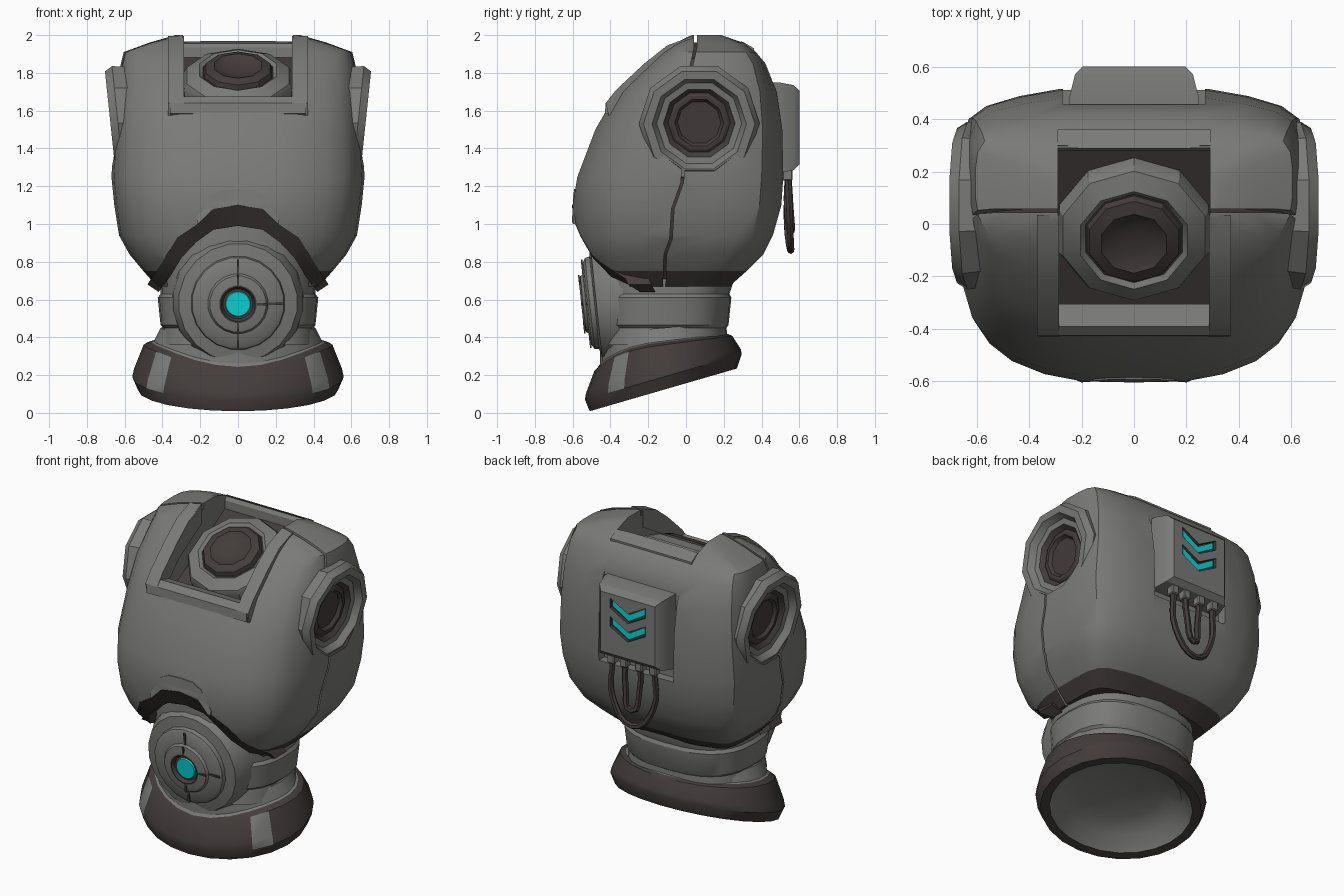
import bpy, bmesh, math
from mathutils import Vector, Matrix

if "Cube" in bpy.data.objects:
    bpy.data.objects.remove(bpy.data.objects["Cube"])

GREY, DARK, TEAL = 0, 1, 2
MATS = []
for label, col in (("shell grey", (.195, .195, .188)), ("dark trim", (.056, .046, .044)),
                   ("teal glow", (.002, .70, .71))):
    m = bpy.data.materials.new(label)
    m.diffuse_color = (*col, 1)
    m.use_nodes = True
    m.node_tree.nodes["Principled BSDF"].inputs["Base Color"].default_value = m.diffuse_color
    MATS.append(m)


def finish(name, bm, matrix=None):
    if matrix:
        bm.transform(matrix)
    bmesh.ops.recalc_face_normals(bm, faces=bm.faces)
    me = bpy.data.meshes.new(name)
    bm.to_mesh(me)
    bm.free()
    for m in MATS:
        me.materials.append(m)
    ob = bpy.data.objects.new(name, me)
    bpy.context.collection.objects.link(ob)
    return ob


def loft(name, rings, mats=GREY, matrix=None):
    """Capped skin through closed rings; mats is one index or one per band plus the two caps."""
    bm = bmesh.new()
    vs = [[bm.verts.new(p) for p in r] for r in rings]
    n = len(vs[0])
    bands = [mats] * (len(vs) + 1) if isinstance(mats, int) else mats
    bm.faces.new(vs[0][::-1]).material_index = bands[0]
    for a, b, m in zip(vs, vs[1:], bands[1:]):
        for i in range(n):
            j = (i + 1) % n
            bm.faces.new((a[i], a[j], b[j], b[i])).material_index = m
    bm.faces.new(vs[-1]).material_index = bands[-1]
    return finish(name, bm, matrix)


def lathe(name, profile, sides, mats=GREY, matrix=None):
    rings = [[(r * math.cos((i + .5) * math.tau / sides), r * math.sin((i + .5) * math.tau / sides), d)
              for i in range(sides)] for r, d in profile]
    return loft(name, rings, mats, matrix)


def prism(name, pts, axis, lo, hi, mat=GREY):
    place = (lambda t, a, b: (t, a, b)) if axis == 'x' else (lambda t, a, b: (a, t, b))
    return loft(name, [[place(t, a, b) for a, b in pts] for t in (lo, hi)], mat)


def box(name, lo, hi, mat=GREY, matrix=None, bevel=0):
    bm = bmesh.new()
    bmesh.ops.create_cube(bm, size=1)
    lo, hi = Vector(lo), Vector(hi)
    for v in bm.verts:
        v.co = [(l + h) / 2 + c * (h - l) for l, h, c in zip(lo, hi, v.co)]
    if bevel:
        bmesh.ops.bevel(bm, geom=bm.edges[:], offset=bevel, segments=1, affect='EDGES')
    for f in bm.faces:
        f.material_index = mat
    return finish(name, bm, matrix)


def cut(target, cutter):
    mod = target.modifiers.new("cut", 'BOOLEAN')
    mod.operation, mod.solver, mod.object = 'DIFFERENCE', 'EXACT', cutter
    bpy.context.view_layer.objects.active = target
    bpy.ops.object.modifier_apply(modifier=mod.name)
    bpy.data.objects.remove(cutter)


# Torso plan outline (half, unit size) and levels: height, front, back, half width
HALF = [(0, -1), (.3, -1), (.52, -.95), (.71, -.86), (.84, -.74), (.92, -.6), (.98, -.35), (1, -.05), (1, .35),
        (.985, .62), (.94, .79), (.84, .88), (.65, .95), (.42, 1), (0, 1)]
PLAN = HALF + [(-x, t) for x, t in HALF[-2:0:-1]]
SHELL = [(.67, -.43, .23, .43), (.75, -.50, .32, .50), (.84, -.555, .41, .575), (.94, -.58, .46, .63),
         (1.10, -.60, .505, .655), (1.25, -.575, .515, .67), (1.5, -.48, .51, .655), (1.7, -.365, .48, .64),
         (1.85, -.205, .42, .62), (1.91, -.135, .37, .605), (1.96, -.07, .31, .47), (2.0, 0, .2, .33)]


def section(z, yf, yb, hw):
    return [(x * hw, (yf + yb) / 2 + t * (yb - yf) / 2, z) for x, t in PLAN]


def front_y(x, z):
    z = min(max(z, SHELL[0][0]), 1.99)
    a, b = next((a, b) for a, b in zip(SHELL, SHELL[1:]) if a[0] <= z <= b[0])
    t = (z - a[0]) / (b[0] - a[0])
    yf, yb, hw = (a[k] + (b[k] - a[k]) * t for k in (1, 2, 3))
    u = min(abs(x) / hw, .92)
    p, q = next((p, q) for p, q in zip(HALF, HALF[1:]) if p[0] <= u <= q[0])
    return (yf + yb) / 2 + (yb - yf) / 2 * (p[1] + (q[1] - p[1]) * (u - p[0]) / (q[0] - p[0]))


shell = loft("torso_shell", [section(*r) for r in SHELL], [DARK, DARK] + [GREY] * (len(SHELL) - 1))

# Seam groove between front and back shells
mid = Vector((0, -.03, 1.3))
core = loft("core", [section(*r) for r in SHELL], DARK,
            Matrix.Translation(mid) @ Matrix.Scale(.945, 4) @ Matrix.Translation(-mid))
path = [(.05, 2.1), (.05, 1.93), (.02, 1.8), (-.02, 1.22), (-.07, 1.08), (-.08, .92), (-.11, .84), (-.12, .5)]
seam = prism("seam", [(y - .007, z) for y, z in path] + [(y + .007, z) for y, z in path[::-1]], 'x', -1, 1, GREY)
cut(seam, core)
cut(shell, seam)

# Neck recess, tilted forward
neck = Matrix.Translation((0, -.045, 1.785)) @ Matrix.Rotation(math.radians(30), 4, 'X')
well = box("well", (-.29, -.365, -.08), (.29, .38, .5), GREY, neck)
for f in well.data.polygons:
    if f.normal.z < -.5:
        f.material_index = DARK
cut(shell, well)

# Shoulder sockets and back recess
for s in (-1, 1):
    side = Matrix.Scale(s, 4, (1, 0, 0)) @ Matrix.Translation((.665, .07, 1.53)) \
        @ Matrix.Rotation(math.radians(96), 4, 'Y')
    cut(shell, lathe("hole", [(.26, -.2), (.26, .3)], 10, DARK, side))
    lathe("shoulder_socket", [(.30, -.16), (.32, -.03), (.295, .01), (.25, .01), (.225, -.03), (.19, -.035),
                              (.165, -.06), (.15, -.05), (.13, -.05), (.115, -.07)], 10,
          [GREY] * 6 + [DARK] * 5, side)
cut(shell, box("recess", (-.27, .455, 1.2), (.27, 1, 1.9)))

# Front arch opening with dark trim and raised lip
OUT = [(0, 1.10), (.13, 1.08), (.20, 1.01), (.32, .93), (.40, .80), (.46, .71), (.48, .68)]
INN = [(0, .99), (.13, .97), (.22, .905), (.30, .82), (.36, .72), (.405, .66), (.42, .64)]
LIP = [(0, 1.185), (.09, 1.18), (.15, 1.15), (.22, 1.03)]


def both(pts):
    return [(-x, z) for x, z in pts[:0:-1]] + pts


cut(shell, prism("arch", both(OUT) + [(.48, .5), (-.48, .5)], 'y', -1, -.3, DARK))


def strip(name, outer, inner, lift, sink, mat):
    rings = []
    for (x, z), (u, w) in zip(both(outer), both(inner)):
        y = front_y(x, z)
        rings.append([(x, y - lift, z), (u, y + sink, w), (u, y + sink + .08, w), (x, y + .12, z)])
    loft(name, rings, mat)


strip("arch_trim", OUT, INN, .004, .06, DARK)
strip("arch_lip", LIP, OUT[:3] + [(.215, 1.0)], .006, -.012, GREY)

# Raised frame around the neck recess
for s in (-1, 1):
    prism("neck_frame_side", [(.035, 1.995), (-.10, 1.945), (-.22, 1.85), (-.37, 1.71), (-.425, 1.64),
                              (-.41, 1.575), (-.34, 1.6), (-.2, 1.74), (.035, 1.88)], 'x', s * .285, s * .37)
prism("neck_frame_front", [(-.305, 1.65), (-.39, 1.675), (-.425, 1.64), (-.43, 1.585), (-.33, 1.56)],
      'x', -.36, .36)
prism("neck_frame_back", [(.28, 1.935), (.30, 1.965), (.36, 1.93), (.36, 1.84), (.28, 1.84)], 'x', -.292, .292)
lathe("neck_socket", [(.295, -.13), (.30, -.03), (.285, .0), (.215, .035), (.195, .02), (.188, .02), (.178, .045),
                      (.13, .06), (.115, .05), (.05, .035)], 10, [GREY] * 5 + [DARK] * 6, neck)


# Abdomen with belt step
def oval(z, yf, yb, hw, sides=28):
    pts = []
    for i in range(sides):
        c, s = (math.copysign(abs(f(i * math.tau / sides)) ** .77, f(i * math.tau / sides))
                for f in (math.cos, math.sin))
        pts.append((hw * c, (yf + yb) / 2 + (yb - yf) / 2 * s, z))
    return pts


loft("abdomen", [oval(*r) for r in (
    (.36, -.45, .22, .41), (.45, -.44, .215, .395), (.465, -.455, .225, .41), (.61, -.46, .24, .425),
    (.63, -.45, .23, .41), (.72, -.47, .26, .41), (.86, -.48, .25, .40), (1.0, -.48, .22, .36),
    (1.08, -.38, .15, .25))])

# Belly disc with glowing centre
belly = Matrix.Translation((0, -.46, .585)) @ Matrix.Rotation(math.radians(96), 4, 'X')
lathe("belly_disc", [(.36, -.2), (.345, -.05), (.325, -.01), (.315, .015), (.25, .025), (.245, .05), (.225, .062),
                     (.16, .07), (.15, .085), (.10, .095), (.092, .095), (.08, .075), (.068, .075), (.064, .085)], 20,
      [GREY] * 10 + [DARK] * 3 + [TEAL] * 2, belly)
for ang in (0, 90, 270):
    turn = belly @ Matrix.Rotation(math.radians(ang), 4, 'Z')
    box("disc_groove", (.10, -.006, .088), (.155, .006, .096), DARK, turn)
    box("disc_groove", (.155, -.006, .064), (.235, .006, .073), DARK, turn)


# Tilted waist rim, dipping at the front, with hollow underside
def tilted(hw, hy, z, slope, dip=0):
    ring = []
    for i in range(24):
        a = i * math.tau / 24
        y = hy * math.sin(a)
        ring.append((hw * math.cos(a), y - .12, z + slope * y - dip * max(0, -math.sin(a)) ** 3))
    return ring


rim = loft("waist_rim", [tilted(*r) for r in (
    (.27, .20, .24, .29), (.40, .29, .20, .29), (.47, .345, .125, .29), (.53, .39, .122, .29),
    (.56, .415, .19, .29), (.55, .41, .235, .25, .03), (.50, .365, .36, .13, .09), (.46, .345, .375, .12, .09),
    (.445, .335, .38, .12, .08), (.41, .335, .45, .08))],
    [GREY, GREY, GREY] + [DARK] * 5 + [GREY] * 3)
# Worn lighter panels on the front corners of the rim
for f in rim.data.polygons:
    c = f.center
    if .36 < abs(c.x) < .46 and c.y < -.3 and .10 < c.z < .28 and f.normal.y < -.3 and f.material_index == DARK:
        f.material_index = GREY

# Back pack with cut chevrons and cable ports
pack = loft("back_pack", [[(s * w, y, z) for s, z in ((-1, lo), (1, lo), (1, hi), (-1, hi))] for y, w, lo, hi in (
    (.42, .25, 1.27, 1.75), (.49, .245, 1.27, 1.75), (.57, .225, 1.285, 1.735), (.60, .195, 1.315, 1.705))])


def chevron(name, z, w, h, y0, y1, mat):
    return prism(name, [(-w, z + .05 - h), (0, z - .02 - h), (w, z + .05 - h),
                        (w, z + .05 + h), (0, z - .02 + h), (-w, z + .05 + h)], 'y', y0, y1, mat)


for z in (1.595, 1.475):
    cut(pack, chevron("slot", z, .128, .032, .58, .7, DARK))
    chevron("chevron", z, .117, .021, .579, .588, TEAL)
for x in (-.15, -.05, .06, .15):
    box("cable_port", (x - .025, .51, 1.23), (x + .025, .565, 1.30), GREY, None, .006)


def cable(x0, x1, low):
    cu = bpy.data.curves.new("cable", 'CURVE')
    cu.dimensions, cu.bevel_depth, cu.bevel_resolution, cu.resolution_u = '3D', .019, 1, 4
    sp = cu.splines.new('BEZIER')
    pts = [(x0, .54, 1.26), (x0 + .01, .535, low + .14), ((x0 + x1) / 2, .555, low),
           (x1 - .01, .55, low + .14), (x1, .54, 1.26)]
    sp.bezier_points.add(len(pts) - 1)
    for p, co in zip(sp.bezier_points, pts):
        p.co = co
        p.handle_left_type = p.handle_right_type = 'AUTO'
    ob = bpy.data.objects.new("cable", cu)
    bpy.context.collection.objects.link(ob)
    me = bpy.data.meshes.new_from_object(ob.evaluated_get(bpy.context.evaluated_depsgraph_get()))
    bpy.data.objects.remove(ob)
    me.materials.clear()
    me.materials.append(MATS[DARK])
    bpy.context.collection.objects.link(bpy.data.objects.new("cable", me))


cable(-.15, .15, .86)
cable(-.05, .06, .96)

# Smooth shading with crisp edges
bpy.ops.object.select_all(action='SELECT')
bpy.context.view_layer.objects.active = shell
bpy.ops.object.shade_smooth_by_angle(angle=math.radians(32))
